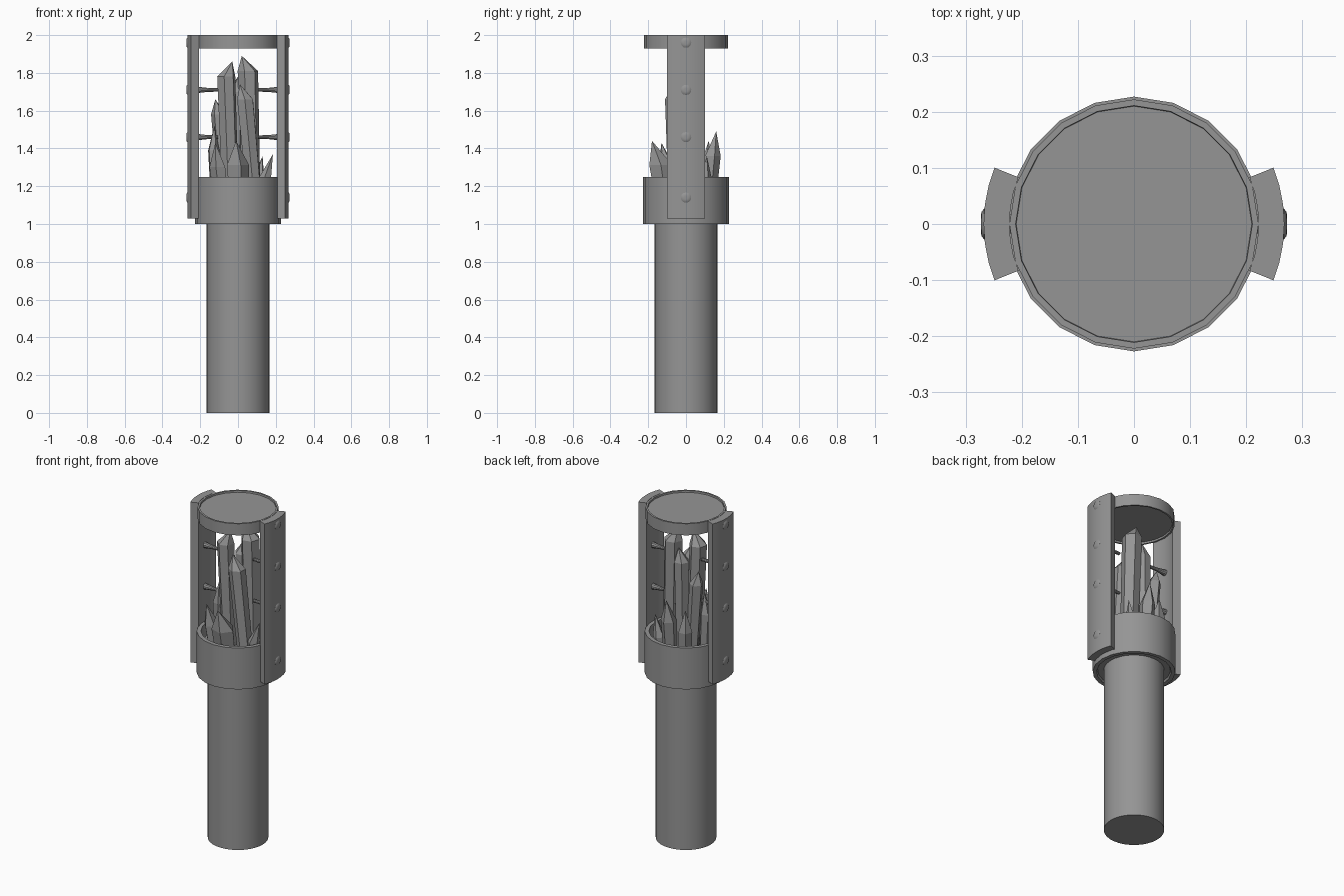
import bpy, bmesh
from math import sin, cos, pi, radians
from mathutils import Vector, Matrix

cube = bpy.data.objects.get("Cube")
if cube:
    bpy.data.objects.remove(cube, do_unlink=True)

grey = bpy.data.materials.new("plain grey")
grey.use_nodes = True
COLOR = (0.3, 0.3, 0.3, 1)
grey.diffuse_color = COLOR
grey.node_tree.nodes["Principled BSDF"].inputs["Base Color"].default_value = COLOR


def finish(name, bm, smooth=True):
    bmesh.ops.recalc_face_normals(bm, faces=bm.faces)
    mesh = bpy.data.meshes.new(name)
    bm.to_mesh(mesh)
    bm.free()
    mesh.materials.append(grey)
    ob = bpy.data.objects.new(name, mesh)
    bpy.context.collection.objects.link(ob)
    if smooth:
        bpy.ops.object.select_all(action='DESELECT')
        ob.select_set(True)
        bpy.context.view_layer.objects.active = ob
        bpy.ops.object.shade_smooth_by_angle(angle=radians(35))
    return ob


def bridge(bm, rings):
    for a, b in zip(rings, rings[1:]):
        n = len(a)
        for i in range(n):
            bm.faces.new((a[i], a[(i + 1) % n], b[(i + 1) % n], b[i]))


def turned(name, profile, sides=20, place=Matrix()):
    """Turn a (radius, height) profile about z and cap both ends."""
    bm = bmesh.new()
    rings = [[bm.verts.new((r * cos(2 * pi * i / sides), r * sin(2 * pi * i / sides), z))
              for i in range(sides)] for r, z in profile]
    bridge(bm, rings)
    bm.faces.new(rings[0])
    bm.faces.new(rings[-1])
    bm.transform(place)
    return finish(name, bm)


# Handle, crystal cup and cap
turned("handle", [(0.166, 0), (0.166, 1.03)], 32)
turned("crystal_cup", [(0.2, 1.012), (0.205, 1), (0.227, 1), (0.227, 1.25),
                       (0.203, 1.25), (0.203, 1.17)])
turned("cap", [(0.21, 1.94), (0.212, 1.93), (0.222, 1.93), (0.222, 2),
               (0.211, 2), (0.21, 1.99)])


def side_panel(name, side):
    """Curved plate: an arc section extruded upward."""
    bm = bmesh.new()
    angles = [radians(-22 + 44 * i / 6) for i in range(7)]
    outline = [(0.268 * cos(a), 0.268 * sin(a)) for a in angles]
    outline += [(0.222 * cos(a), 0.222 * sin(a)) for a in reversed(angles)]
    rings = [[bm.verts.new((side * x, y, z)) for x, y in outline] for z in (1.03, 2)]
    bridge(bm, rings)
    for ring in rings:
        bm.faces.new(ring)
    finish(name, bm)


# Side panels with rivets outside and tapered prongs inside
for label, side in (("left", 1), ("right", -1)):
    side_panel(label + "_panel", side)
    outward = Matrix.Rotation(side * pi / 2, 4, 'Y')
    for i, z in enumerate((1.14, 1.46, 1.71, 1.96)):
        place = Matrix.Translation((side * 0.262, 0, z)) @ outward
        turned(f"{label}_rivet_{i + 1}", [(0.028, 0), (0.028, 0.005), (0.021, 0.01), (0.01, 0.011)],
               12, place)
    for i, z in enumerate((1.46, 1.71)):
        place = Matrix.Translation((side * 0.225, 0, z)) @ outward
        turned(f"{label}_prong_{i + 1}", [(0.009, -0.12), (0.011, -0.06), (0.018, 0)], 10, place)


def crystal(name, base, top, radius, tip=(0, 0), turn=0, sides=6, point=0.08):
    """Leaning faceted shard whose tip is shifted sideways by the given offset."""
    base, top = Vector(base), Vector(top)
    shoulder = base.lerp(top, 1 - point / (top - base).length)
    bm = bmesh.new()
    rings = []
    for centre, r in ((base, radius * 0.9), (shoulder, radius)):
        rings.append([bm.verts.new(centre + Vector((r * cos(a), r * sin(a), 0)))
                      for a in (turn + 2 * pi * i / sides for i in range(sides))])
    bridge(bm, rings)
    bm.faces.new(rings[0])
    apex = bm.verts.new(top + Vector((*tip, 0)))
    for i in range(sides):
        bm.faces.new((rings[1][i], rings[1][(i + 1) % sides], apex))
    finish(name, bm, smooth=False)


# Tall crystals in the middle
crystal("tall_crystal_left", (-0.04, -0.02, 1.15), (-0.065, -0.03, 1.86), 0.05, (0.035, 0), 0.3)
crystal("tall_crystal_right", (0.07, 0.04, 1.15), (0.05, 0.045, 1.89), 0.055, (-0.03, 0), 0.2)
crystal("tall_crystal_front", (0.085, -0.05, 1.15), (0.03, -0.065, 1.74), 0.048, (-0.02, 0), 0.5)
crystal("tall_crystal_back", (-0.02, 0.06, 1.15), (-0.01, 0.06, 1.78), 0.045, (0.01, 0.01), 0.1)
crystal("leaning_crystal", (-0.07, 0.04, 1.15), (-0.11, 0.05, 1.66), 0.04, (-0.01, 0), 0.4, 5)

# Short crystals around the rim
SHORT = [((0, -0.11, 1.15), (-0.01, -0.15, 1.44), 0.065, (0, -0.03)),
         ((-0.09, -0.09, 1.15), (-0.12, -0.11, 1.43), 0.045, (0, -0.02)),
         ((-0.12, 0, 1.15), (-0.135, 0, 1.52), 0.032, (0.01, 0)),
         ((0.13, -0.05, 1.15), (0.16, -0.06, 1.37), 0.035, (0.025, 0)),
         ((0.02, 0.12, 1.15), (0.02, 0.15, 1.49), 0.045, (0, 0.01)),
         ((-0.07, 0.11, 1.15), (-0.08, 0.12, 1.44), 0.04, (0, 0)),
         ((0.1, 0.1, 1.15), (0.12, 0.11, 1.36), 0.035, (0.01, 0))]
for i, (base, top, radius, tip) in enumerate(SHORT):
    crystal(f"short_crystal_{i + 1}", base, top, radius, tip, i * 0.7, 5, 0.13)
